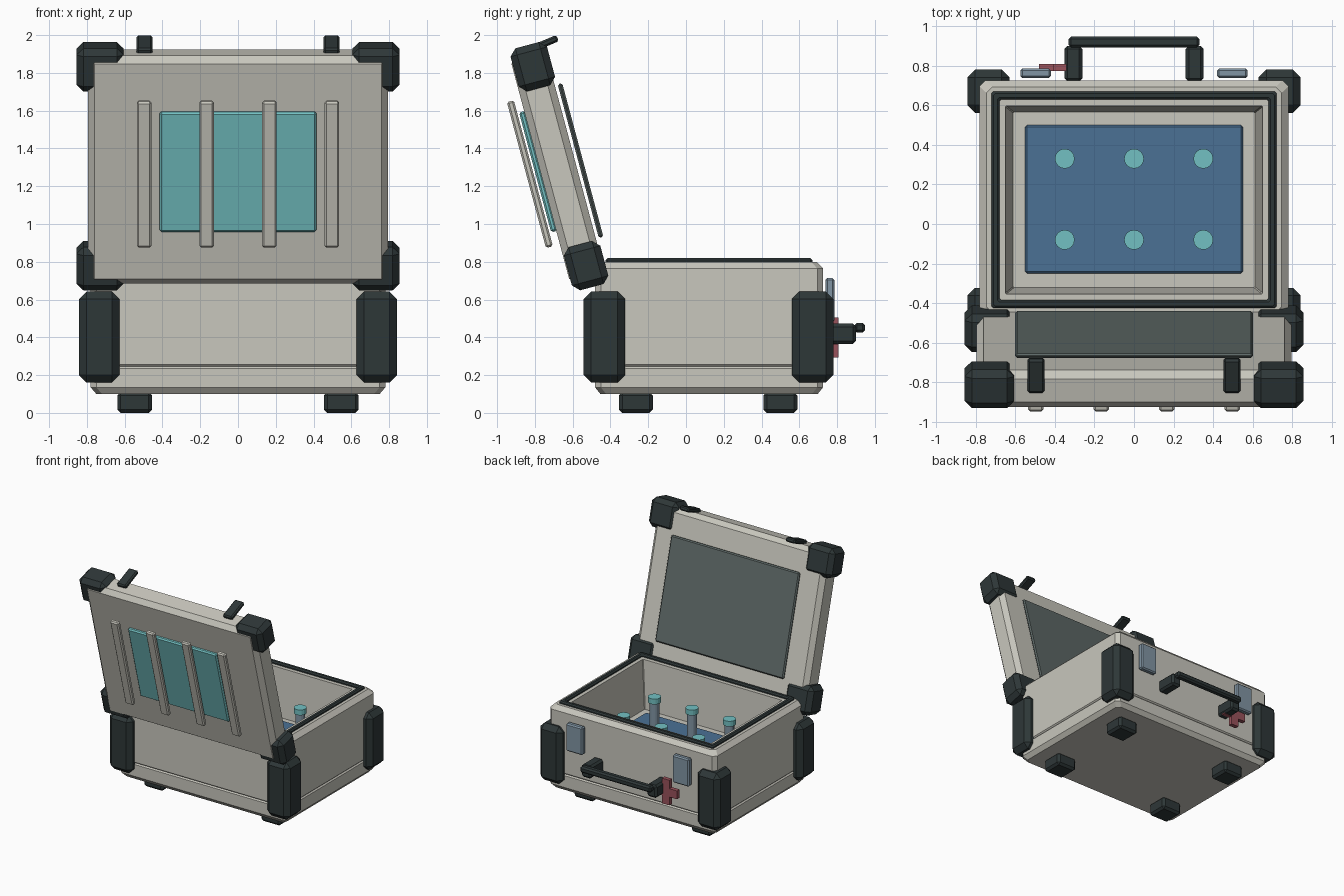
import bpy, bmesh
from math import radians
from mathutils import Matrix, Vector

if "Cube" in bpy.data.objects:
    bpy.data.objects.remove(bpy.data.objects["Cube"])


def mat(name, *rgb):
    m = bpy.data.materials.new(name)
    m.diffuse_color = (*rgb, 1)
    m.use_nodes = True
    m.node_tree.nodes["Principled BSDF"].inputs["Base Color"].default_value = m.diffuse_color
    return m


SHELL = mat("shell", .58, .57, .51)
RUBBER = mat("rubber", .027, .038, .039)
SLATE = mat("slate", .11, .14, .135)
BLUE = mat("blue", .07, .165, .3)
TEAL = mat("teal", .17, .53, .54)
METAL = mat("metal", .22, .3, .37)
RED = mat("red", .32, .085, .105)


def finish(name, bm, material, matrix=Matrix()):
    bmesh.ops.recalc_face_normals(bm, faces=bm.faces)
    me = bpy.data.meshes.new(name)
    bm.to_mesh(me)
    bm.free()
    me.materials.append(material)
    ob = bpy.data.objects.new(name, me)
    ob.matrix_world = matrix
    bpy.context.collection.objects.link(ob)
    return ob


def box(name, lo, hi, material, bevel=.0, matrix=Matrix()):
    """Box between two corners with a single-segment chamfer."""
    lo, hi = Vector(lo), Vector(hi)
    bm = bmesh.new()
    bmesh.ops.create_cube(bm, size=1, matrix=Matrix.LocRotScale((lo + hi) / 2, None, hi - lo))
    if bevel:
        bmesh.ops.bevel(bm, geom=bm.edges[:], offset=bevel, segments=1, affect='EDGES')
    return finish(name, bm, material, matrix)


def ring(bm, hx, hy, c, z, cy=.122):
    """Rectangle of vertices with cut corners."""
    pts = [(hx, hy - c), (hx - c, hy), (c - hx, hy), (-hx, hy - c),
           (-hx, c - hy), (c - hx, -hy), (hx - c, -hy), (hx, c - hy)]
    return [bm.verts.new((x, y + cy, z)) for x, y in pts]


def loft(name, rings, material, closed=False):
    bm = bmesh.new()
    loops = [ring(bm, *r) for r in rings]
    pairs = list(zip(loops, loops[1:]))
    if closed:
        pairs.append((loops[-1], loops[0]))
    else:
        bm.faces.new(loops[0])
        bm.faces.new(loops[-1])
    for a, b in pairs:
        for i in range(8):
            j = (i + 1) % 8
            bm.faces.new((a[i], a[j], b[j], b[i]))
    return finish(name, bm, material)


# Hollow lower case with a belt groove, a chamfered rim and a recessed floor
loft("case_body", [(.75, .575, .03, .10), (.78, .603, .03, .135), (.78, .603, .03, .235),
                   (.77, .593, .03, .245), (.78, .603, .03, .255), (.78, .603, .03, .765),
                   (.745, .57, .03, .80), (.65, .475, .005, .80), (.61, .443, .005, .40)], SHELL)

# Seal around the opening
loft("rim_seal", [(.72, .547, .01, .79), (.72, .547, .01, .81), (.71, .537, .01, .82),
                  (.69, .517, .01, .82), (.68, .507, .01, .81), (.68, .507, .01, .79)],
     RUBBER, closed=True)

# Inner tray with six capped posts
box("inner_tray", (-.55, -.25, .385), (.55, .5, .42), BLUE, .01)
for x in (-.35, 0, .35):
    for y in (-.08, .33):
        for name, r, z0, z1, m in (("post", .037, .41, .63, METAL), ("post_cap", .05, .625, .67, TEAL)):
            bm = bmesh.new()
            bmesh.ops.create_cone(bm, cap_ends=True, segments=16, radius1=r, radius2=r, depth=z1 - z0,
                                  matrix=Matrix.Translation((x, y, (z0 + z1) / 2)))
            finish(name, bm, m)

# Corner bumpers and feet
for s in (-1, 1):
    for y in (-.432, .67):
        box("corner_bumper", (s * .735 - .107, y - .11, .16), (s * .735 + .107, y + .11, .642), RUBBER, .04)
    for y in (-.265, .5):
        box("foot", (s * .547 - .092, y - .09, 0), (s * .547 + .092, y + .09, .11), RUBBER, .018)

# Lid frame: local z runs up the lid, local -y is the outer face
LID = Matrix.Translation((0, -.67, 1.306)) @ Matrix.Rotation(radians(15), 4, 'X')
box("lid", (-.795, -.105, -.625), (.795, .087, .625), SHELL, .036, LID)
box("lid_inner_panel", (-.6, .103, -.422), (.6, .128, .422), SLATE, .01, LID)
box("lid_window", (-.415, -.133, -.327), (.415, -.1, .33), TEAL, .01, LID)
for x in (-.497, -.166, .166, .497):
    box("lid_rail", (x - .039, -.181, -.4), (x + .039, -.143, .4), SHELL, .01, LID)
for s in (-1, 1):
    for t in (-1, 1):
        box("lid_bumper", (s * .73 - .125, -.1, t * .545 - .118), (s * .73 + .125, .1, t * .545 + .118),
            RUBBER, .036, LID)
    tab = LID @ Matrix.Translation((s * .495, .075, .645)) @ Matrix.Rotation(radians(8), 4, 'X')
    box("latch_tab", (-.043, -.092, -.018), (.043, .092, .018), RUBBER, .01, tab)

# Latch plates and handle mounts on the back
for s in (-1, 1):
    box("latch_plate", (s * .497 - .077, .738, .48), (s * .497 + .077, .785, .713), METAL, .01)
    box("handle_mount", (s * .306 - .045, .72, .365), (s * .306 + .045, .9, .472), RUBBER, .016)
box("handle_grip", (-.33, .892, .425), (.33, .948, .477), RUBBER, .013)

# Red cross badge, extruded from one outline
a, b = .035, .106
outline = [(a, b), (a, a), (b, a), (b, -a), (a, -a), (a, -b),
           (-a, -b), (-a, -a), (-b, -a), (-b, a), (-a, a), (-a, b)]
bm = bmesh.new()
face = bm.faces.new([bm.verts.new((x - .375, .772, z + .398)) for x, z in outline])
out = bmesh.ops.extrude_face_region(bm, geom=[face])["geom"]
bmesh.ops.translate(bm, vec=(0, .035, 0), verts=[v for v in out if isinstance(v, bmesh.types.BMVert)])
finish("cross_badge", bm, RED)
